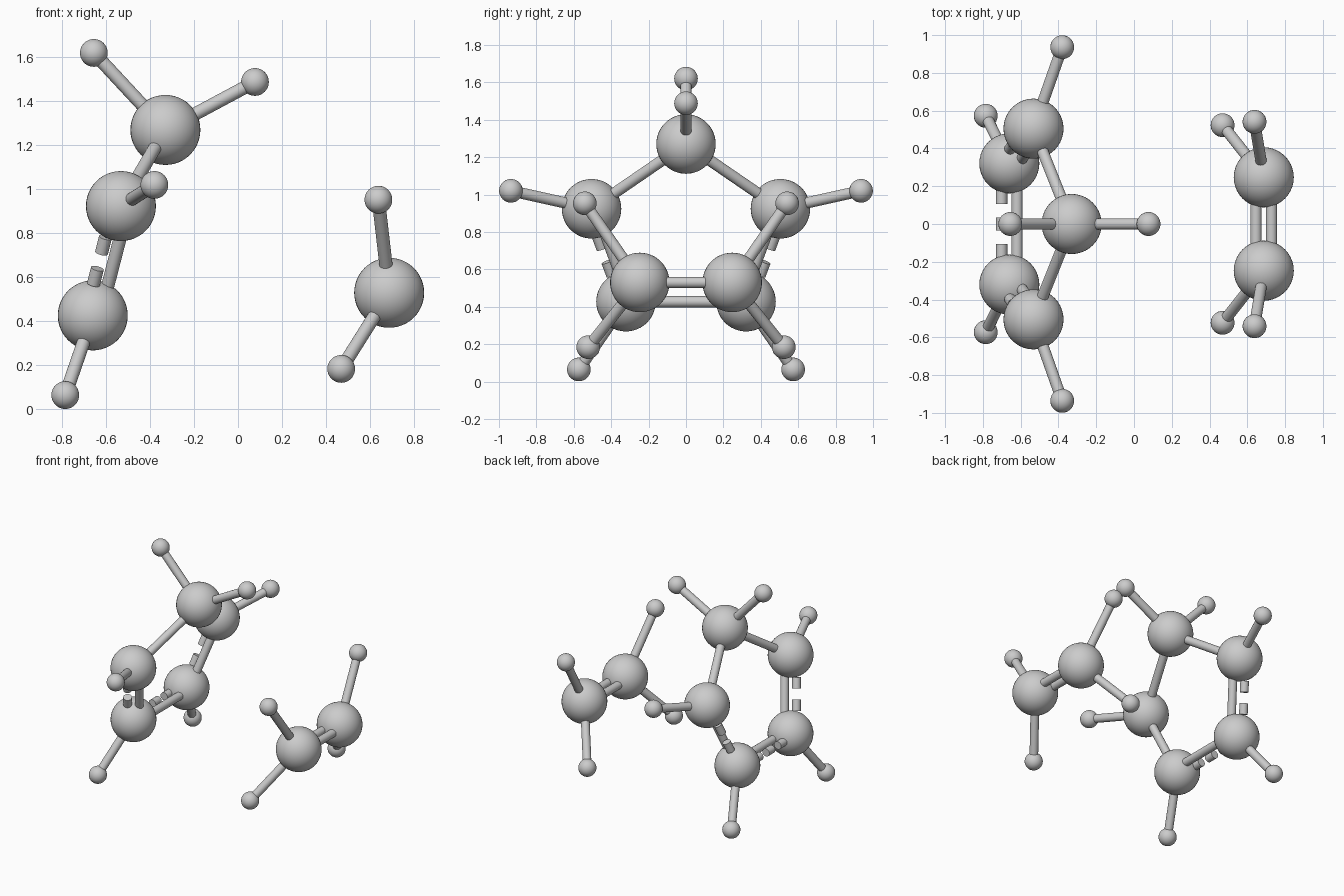
import bpy
from mathutils import Vector

if "Cube" in bpy.data.objects:
    bpy.data.objects.remove(bpy.data.objects["Cube"])

R_CARBON, R_HYDROGEN, R_BOND = 0.159, 0.063, 0.030
OFFSET = 0.041  # half spacing of paired bonds


def smooth(ob, name):
    ob.name = name
    bpy.ops.object.shade_smooth_by_angle()
    return ob


def ball(name, pos, radius):
    bpy.ops.mesh.primitive_uv_sphere_add(segments=40, ring_count=24, radius=radius, location=pos)
    return smooth(bpy.context.object, name)


def rod(name, a, b):
    a, b = Vector(a), Vector(b)
    d = b - a
    bpy.ops.mesh.primitive_cylinder_add(vertices=24, radius=R_BOND, depth=d.length, location=(a + b) / 2)
    ob = bpy.context.object
    ob.rotation_euler = d.to_track_quat('Z', 'Y').to_euler()
    return smooth(ob, name)


def double_bond(name, a, b, dashes=0):
    """Two parallel rods; the outer (-x) one may be broken into dashes."""
    a, b = Vector(a), Vector(b)
    side = (b - a).cross(Vector((0, 0, 1))).normalized() * OFFSET
    if side.x > 0:
        side = -side
    rod(name + "_solid", a - side, b - side)
    if dashes == 0:
        rod(name + "_second", a + side, b + side)
    parts = 2 * dashes - 1
    for i in range(dashes):
        p, q = a.lerp(b, 2 * i / parts), a.lerp(b, (2 * i + 1) / parts)
        rod(f"{name}_dash_{i}", p + side, q + side)


def hydrogen(name, carbon, pos):
    ball(name, pos, R_HYDROGEN)
    rod(name + "_bond", carbon, pos)


def pos(p, s):
    return (p[0], p[1] * s, p[2])


# Bridge atom on the mirror plane
TOP = (-0.33, 0, 1.27)
ball("top_carbon", TOP, R_CARBON)
hydrogen("top_hydrogen_outer", TOP, (-0.655, 0, 1.62))
hydrogen("top_hydrogen_inner", TOP, (0.077, 0, 1.488))

# Mirrored atoms: carbon position and its hydrogens
UPPER = (-0.532, 0.505, 0.924)
LOWER = (-0.66, 0.321, 0.427)
PAIR = (0.687, 0.247, 0.53)
ATOMS = {
    "ring_upper": (UPPER, [(-0.38, 0.936, 1.02)]),
    "ring_lower": (LOWER, [(-0.785, 0.573, 0.065)]),
    "pair": (PAIR, [(0.638, 0.541, 0.953), (0.469, 0.523, 0.184)]),
}
for s, tag in ((1, "back"), (-1, "front")):
    for name, (c, hs) in ATOMS.items():
        ball(f"{name}_carbon_{tag}", pos(c, s), R_CARBON)
        for i, h in enumerate(hs):
            hydrogen(f"{name}_hydrogen_{i}_{tag}", pos(c, s), pos(h, s))
    # Ring sides
    rod(f"ring_top_bond_{tag}", TOP, pos(UPPER, s))
    double_bond(f"ring_side_bond_{tag}", pos(UPPER, s), pos(LOWER, s), 4)

# Ring base and the separate two-carbon molecule
double_bond("ring_base_bond", LOWER, pos(LOWER, -1), 5)
double_bond("pair_bond", PAIR, pos(PAIR, -1))
